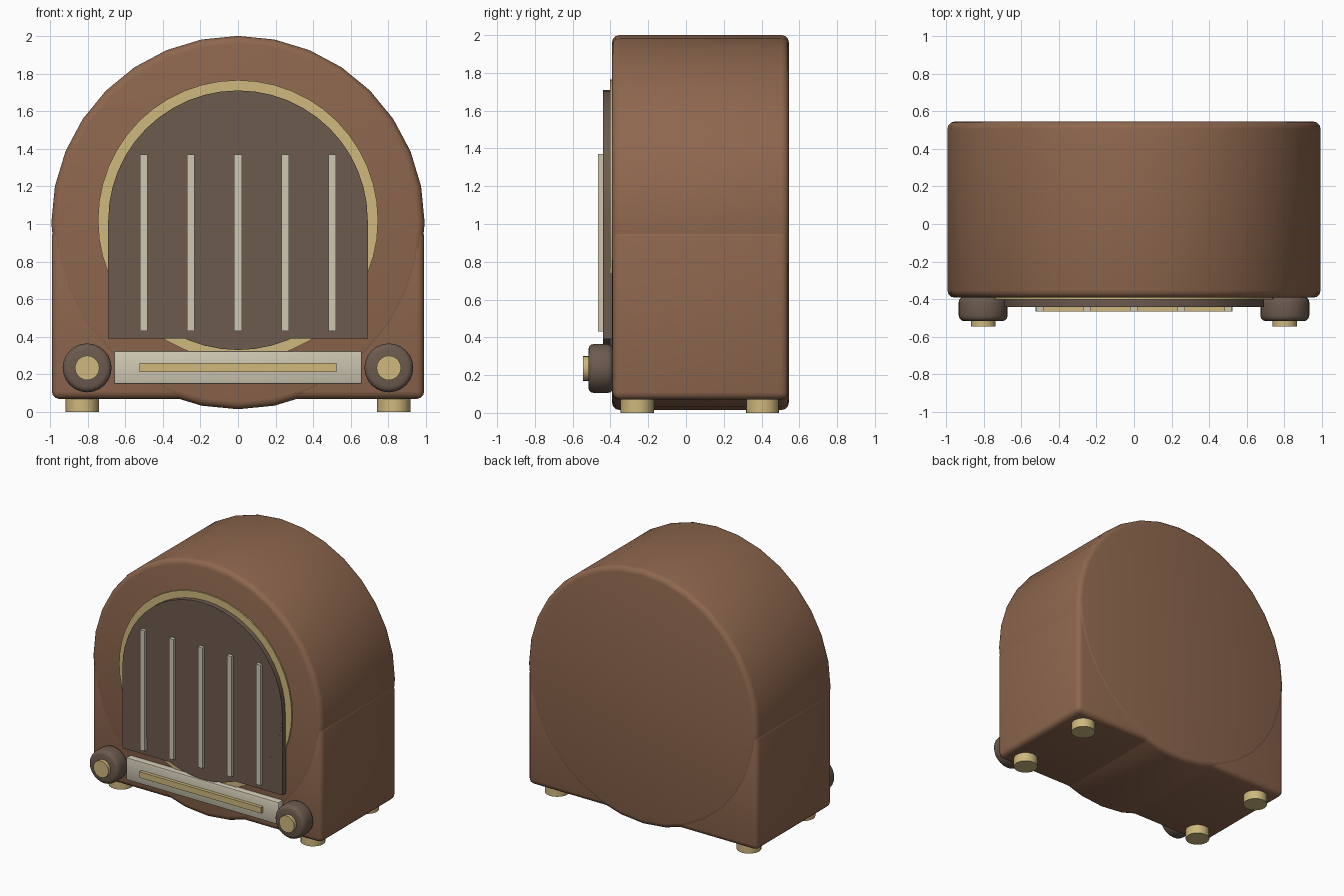
import bpy, math

if "Cube" in bpy.data.objects:
    bpy.data.objects.remove(bpy.data.objects["Cube"])


def mat(name, rgb):
    m = bpy.data.materials.new(name)
    m.diffuse_color = (*rgb, 1)
    m.use_nodes = True
    m.node_tree.nodes["Principled BSDF"].inputs["Base Color"].default_value = m.diffuse_color
    return m


WOOD = mat("warm brown wood", (0.27, 0.135, 0.076))
DARK = mat("dark brown", (0.150, 0.103, 0.076))
GOLD = mat("brass", (0.62, 0.48, 0.205))
CREAM = mat("cream", (0.62, 0.58, 0.45))


def finish(o, name, m, bevel, segs):
    o.name = name
    o.data.materials.append(m)
    bpy.ops.object.transform_apply(location=False, rotation=True, scale=True)
    if bevel:
        b = o.modifiers.new("bevel", 'BEVEL')
        b.width, b.segments = bevel, segs
        b.limit_method, b.angle_limit = 'ANGLE', math.radians(40)
        bpy.ops.object.modifier_apply(modifier=b.name)
    bpy.ops.object.shade_smooth_by_angle(angle=math.radians(35))
    return o


def box(name, m, x, y, z, bevel=0, segs=2):
    """Box from (min, max) ranges."""
    r = (x, y, z)
    bpy.ops.mesh.primitive_cube_add(size=1, location=[(a + b) / 2 for a, b in r])
    o = bpy.context.object
    o.scale = [b - a for a, b in r]
    return finish(o, name, m, bevel, segs)


def disc(name, m, x, z, radius, y, sides=32, bevel=0, segs=2):
    """Cylinder whose axis runs along y."""
    bpy.ops.mesh.primitive_cylinder_add(
        vertices=sides, radius=radius, depth=y[1] - y[0],
        location=(x, (y[0] + y[1]) / 2, z), rotation=(math.pi / 2, 0, 0))
    return finish(bpy.context.object, name, m, bevel, segs)


# Cabinet: rounded drum over a rounded box
disc("cabinet_arch", WOOD, 0, 1.0075, 0.9925, (-0.392, 0.545), 32, 0.04, 3)
box("cabinet_base", WOOD, (-0.99, 0.99), (-0.389, 0.541), (0.07, 0.975), 0.04, 3)

# Speaker: brass rim, dark grille, cream bars
disc("grille_rim", GOLD, 0, 1.02, 0.745, (-0.402, -0.36), 48)
disc("grille_arch", DARK, 0, 1.02, 0.69, (-0.44, -0.37), 48)
box("grille_base", DARK, (-0.69, 0.69), (-0.439, -0.37), (0.39, 1.02))
for i in range(5):
    x = -0.5 + 0.25 * i
    box("grille_bar", CREAM, (x - 0.02, x + 0.02), (-0.466, -0.43), (0.43, 1.37))

# Tuning dial
box("dial_plate", CREAM, (-0.66, 0.66), (-0.44, -0.37), (0.148, 0.326), 0.012, 2)
box("dial_strip", GOLD, (-0.525, 0.525), (-0.466, -0.43), (0.214, 0.26))

# Knobs and feet, mirrored left and right
for s in (-1, 1):
    disc("knob", DARK, s * 0.802, 0.235, 0.13, (-0.517, -0.385), 24, 0.03, 3)
    disc("knob_cap", GOLD, s * 0.802, 0.235, 0.065, (-0.545, -0.50), 24)
    for y in (-0.258, 0.405):
        bpy.ops.mesh.primitive_cylinder_add(
            vertices=20, radius=0.088, depth=0.10, location=(s * 0.828, y, 0.05))
        finish(bpy.context.object, "foot", GOLD, 0, 0)
